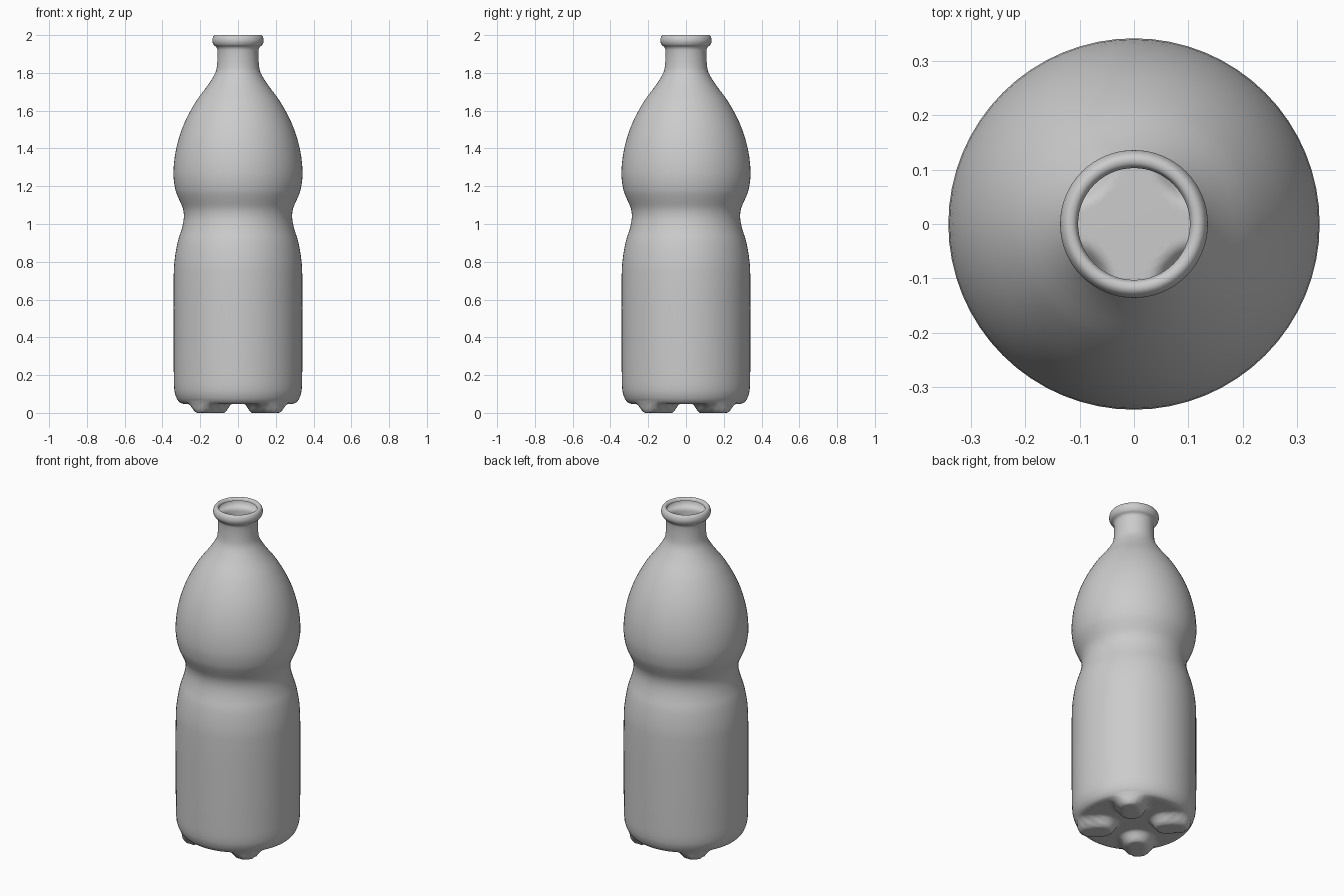
import bpy, bmesh, math
from mathutils import Vector

if "Cube" in bpy.data.objects:
    bpy.data.objects.remove(bpy.data.objects["Cube"])

SEGS = 64

# Wall profile (radius, height), bottom edge to rolled lip
WALL = [(.29, .048), (.308, .055), (.325, .078), (.337, .12), (.34, .2), (.341, .45),
        (.34, .75), (.333, .83), (.318, .91), (.299, .97), (.287, 1.03), (.291, 1.08),
        (.312, 1.13), (.331, 1.18), (.342, 1.27), (.327, 1.4), (.286, 1.53),
        (.222, 1.65), (.163, 1.73), (.125, 1.79), (.112, 1.83), (.109, 1.92),
        (.115, 1.937), (.128, 1.948), (.136, 1.968), (.133, 1.988), (.123, 2.0),
        (.109, 1.998), (.103, 1.985)]


def smooth_profile(pts, steps=3):
    """Catmull-Rom with chord-scaled tangents through the profile points."""
    p = [Vector(q) for q in pts]

    def tangent(i):
        a, b = p[max(i - 1, 0)], p[min(i + 1, len(p) - 1)]
        return (b - a).normalized()

    out = []
    for i in range(len(p) - 1):
        length = (p[i + 1] - p[i]).length
        m0, m1 = tangent(i) * length, tangent(i + 1) * length
        for k in range(steps):
            t = k / steps
            out.append(p[i] * (2*t**3 - 3*t*t + 1) + m0 * (t**3 - 2*t*t + t)
                       + p[i + 1] * (3*t*t - 2*t**3) + m1 * (t**3 - t*t))
    return out + [p[-1]]


def foot_depth(x, y):
    """Weight 0..1 of the four rounded diagonal feet."""
    u, v = (abs(x) + abs(y)) / math.sqrt(2), (abs(x) - abs(y)) / math.sqrt(2)
    d = math.hypot(u - min(max(u, .18), .235), v)
    t = min(max((.098 - d) / .045, 0), 1)
    return t * t * (3 - 2 * t)


# Underside rings, slightly domed towards the middle
base = [Vector((r, .052 - .006 * (r / .29) ** 2))
        for r in [.29 * k / 24 for k in range(1, 24)]]
profile = base + smooth_profile(WALL)

bm = bmesh.new()
rings = []
for r, z in profile:
    ring = []
    for i in range(SEGS):
        a = math.tau * i / SEGS
        x, y = r * math.cos(a), r * math.sin(a)
        w = foot_depth(x, y) if z < .06 else 0
        ring.append(bm.verts.new((x, y, z * (1 - w))))
    rings.append(ring)
centre = bm.verts.new((0, 0, .052))
for i in range(SEGS):
    j = (i + 1) % SEGS
    bm.faces.new((centre, rings[0][j], rings[0][i]))
    for lo, hi in zip(rings, rings[1:]):
        bm.faces.new((lo[i], lo[j], hi[j], hi[i]))

for f in bm.faces:
    f.smooth = True
mesh = bpy.data.meshes.new("bottle")
bm.to_mesh(mesh)
bm.free()
bottle = bpy.data.objects.new("bottle", mesh)
bpy.context.collection.objects.link(bottle)
